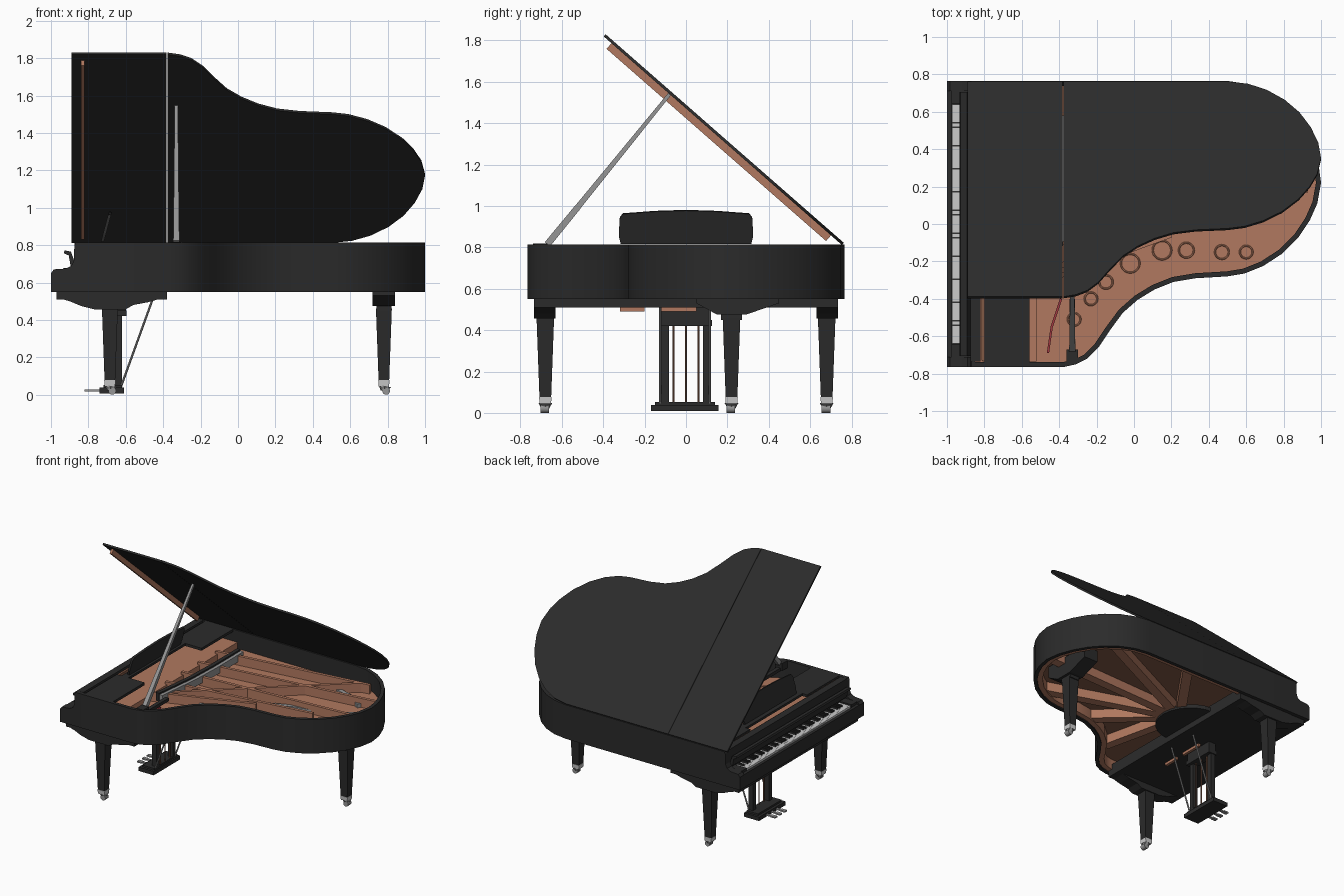
import bpy, bmesh, math
from mathutils import Vector, Matrix

if "Cube" in bpy.data.objects:
    bpy.data.objects.remove(bpy.data.objects["Cube"])


def material(name, r, g, b):
    m = bpy.data.materials.new(name)
    m.diffuse_color = (r, g, b, 1)
    m.use_nodes = True
    m.node_tree.nodes["Principled BSDF"].inputs["Base Color"].default_value = m.diffuse_color
    return m


BLACK = material("black_lacquer", .024, .024, .024)
WOOD = material("warm_wood", .44, .19, .115)
DARKWOOD = material("dark_wood", .22, .10, .06)
METAL = material("metal", .30, .30, .30)
IVORY = material("ivory", .62, .62, .62)
RED = material("red_felt", .35, .04, .05)


def finish(name, bm, mat, smooth=False):
    bmesh.ops.recalc_face_normals(bm, faces=bm.faces)
    me = bpy.data.meshes.new(name)
    bm.to_mesh(me)
    bm.free()
    ob = bpy.data.objects.new(name, me)
    bpy.context.collection.objects.link(ob)
    me.materials.append(mat)
    if smooth:
        bpy.ops.object.select_all(action='DESELECT')
        ob.select_set(True)
        bpy.context.view_layer.objects.active = ob
        bpy.ops.object.shade_smooth_by_angle(angle=math.radians(30))
    return ob


def prism(name, pts, axis, lo, hi, mat, smooth=False):
    """Extrude a 2D profile along x, y or z."""
    put = {'x': lambda a, b, c: (c, a, b), 'y': lambda a, b, c: (a, c, b),
           'z': lambda a, b, c: (a, b, c)}[axis]
    bm = bmesh.new()
    low = [bm.verts.new(put(a, b, lo)) for a, b in pts]
    top = [bm.verts.new(put(a, b, hi)) for a, b in pts]
    bm.faces.new(low)
    bm.faces.new(top)
    for i in range(len(pts)):
        j = (i + 1) % len(pts)
        bm.faces.new((low[i], low[j], top[j], top[i]))
    return finish(name, bm, mat, smooth)


def boxes(name, specs, mat):
    """One object made of boxes given as x0, x1, y0, y1, z0, z1."""
    bm = bmesh.new()
    for x0, x1, y0, y1, z0, z1 in specs:
        m = Matrix.Translation(((x0 + x1) / 2, (y0 + y1) / 2, (z0 + z1) / 2)) @ \
            Matrix.Diagonal((x1 - x0, y1 - y0, z1 - z0, 1))
        bmesh.ops.create_cube(bm, size=1, matrix=m)
    return finish(name, bm, mat)


def rod(name, p, q, r1, r2, n, mat):
    """Tapered bar between two points; n = 4 gives a square section."""
    p, q = Vector(p), Vector(q)
    m = Matrix.Translation((p + q) / 2) @ (q - p).to_track_quat('Z', 'Y').to_matrix().to_4x4() \
        @ Matrix.Rotation(math.pi / 4, 4, 'Z')
    bm = bmesh.new()
    bmesh.ops.create_cone(bm, cap_ends=True, segments=n, radius1=r1, radius2=r2,
                          depth=(q - p).length, matrix=m)
    return finish(name, bm, mat, n > 4)


def offset(pts, d):
    """Shift an open path to its left by d."""
    out = []
    for i, p in enumerate(pts):
        a, b = Vector(pts[max(i - 1, 0)]), Vector(pts[min(i + 1, len(pts) - 1)])
        t = (b - a).normalized()
        out.append((p[0] - t.y * d, p[1] + t.x * d))
    return out


def strip(name, pts, width, z0, z1, mat):
    return prism(name, offset(pts, width / 2) + offset(pts, -width / 2)[::-1], 'z', z0, z1, mat)


# Curved case outline, from the treble front round the tail to the bass front
curve = [(-.378, -.765), (-.31, -.75), (-.25, -.72), (-.19, -.66), (-.13, -.57), (-.06, -.475),
         (.02, -.405), (.11, -.35), (.21, -.31), (.33, -.29), (.50, -.28), (.59, -.265),
         (.69, -.225), (.79, -.16), (.88, -.07), (.94, .02), (.98, .11), (1, .22), (.985, .33),
         (.945, .44), (.885, .545), (.805, .635), (.71, .705), (.61, .748), (.50, .765)]
outline = [(-.87, -.765)] + curve + [(-.87, .765)]
inner, lining = offset(outline, .027), offset(outline, .065)
prism("case_rim", outline + inner[::-1], 'z', .55, .815, BLACK, True)
prism("inner_rim_lining", inner + lining[::-1], 'z', .56, .66, WOOD, True)
prism("soundboard", inner, 'z', .64, .655, DARKWOOD)
prism("iron_plate", inner, 'z', .66, .675, WOOD)
boxes("tuning_block", [(-.81, -.52, -.735, .735, .675, .725)], WOOD)

# Plate struts, holes, bridges and dampers
for i, (a, b) in enumerate([((-.54, -.33), (.20, -.06)), ((-.54, -.12), (.62, .04)),
                            ((-.54, .08), (.93, .18)), ((-.54, .28), (.88, .46)),
                            ((-.54, .50), (.68, .66)), ((-.45, -.28), (.62, .66))]):
    strip(f"plate_strut_{i}", [a, b], .024, .675, .745, WOOD)
for i, (x, y, r) in enumerate([(-.02, -.21, .05), (.15, -.14, .05), (.28, -.14, .04),
                               (.47, -.15, .037), (.60, -.15, .034), (-.15, -.31, .036),
                               (-.23, -.40, .034), (-.32, -.51, .034)]):
    bpy.ops.mesh.primitive_torus_add(location=(x, y, .676), major_radius=r, minor_radius=.005,
                                     major_segments=20, minor_segments=6)
    ring = bpy.context.object
    ring.name = f"plate_hole_ring_{i}"
    ring.data.materials.append(WOOD)
strip("long_bridge", [(-.18, -.22), (.03, -.10), (.2, .05), (.4, .13), (.6, .17), (.76, .24), (.86, .31)],
      .03, .675, .705, METAL)
strip("bass_bridge", [(.45, .55), (.62, .50), (.75, .42)], .03, .675, .705, METAL)
strip("damper_row", [(-.45, -.35), (-.41, 0), (-.40, .25), (-.40, .58)], .03, .70, .765, BLACK)
strip("damper_felts", [(-.42, -.35), (-.38, 0), (-.37, .25), (-.37, .58)], .025, .70, .755, METAL)
strip("red_felt", [(-.46, -.69), (-.44, -.55), (-.39, -.40)], .012, .675, .69, RED)

# Bracing underneath
for i, end in enumerate([(-.15, -.50), (.18, -.28), (.68, -.18), (.93, .20), (.72, .64), (.10, .72)]):
    strip(f"under_brace_{i}", [(-.30, .15), end], .07, .57, .645, WOOD)
prism("brace_hub", [(-.40 + .25 * math.sin(t * math.pi / 12), .15 - .25 * math.cos(t * math.pi / 12))
                    for t in range(13)], 'z', .555, .585, BLACK)
boxes("cross_beam", [(-.45, -.38, -.735, .735, .51, .60)], BLACK)

# Keybed, cheeks and front boards
boxes("keybed", [(-.97, -.40, -.735, .735, .51, .552)], BLACK)
boxes("key_frame", [(-.985, -.82, -.72, .72, .55, .63)], BLACK)
boxes("key_slip", [(-1, -.977, -.72, .72, .55, .652)], BLACK)
arm = [(-.85, .55), (-1, .55), (-1, .65), (-.985, .67), (-.92, .675), (-.89, .69), (-.877, .72),
       (-.875, .80), (-.865, .815), (-.85, .815)]
bracket = [(-.97, .52), (-.90, .50), (-.84, .475), (-.77, .457), (-.60, .457), (-.56, .48),
           (-.48, .495), (-.41, .515), (-.39, .55), (-.97, .55)]
for side, s in (("treble", -1), ("bass", 1)):
    prism(f"{side}_arm", arm, 'y', s * .71, s * .765, BLACK)
    prism(f"{side}_leg_bracket", bracket, 'y', s * .63, s * .735, BLACK)
    boxes(f"{side}_key_block", [(-.977, -.87, *sorted((s * .645, s * .712)), .6, .672)], BLACK)
    boxes(f"{side}_music_shelf", [(-.80, -.56, *sorted((s * .35, s * .738)), .795, .815)], BLACK)
prism("fallboard", [(-.87, .68), (-.895, .69), (-.905, .745), (-.932, .757), (-.927, .772),
                    (-.893, .765), (-.87, .70)], 'y', -.705, .705, BLACK)
boxes("front_board", [(-.875, -.82, -.735, .735, .66, .815)], BLACK)
boxes("desk_rail", [(-.815, -.80, -.73, .73, .72, .80)], DARKWOOD)

# Keys, lowest note on the bass side
w = 1.28 / 52
boxes("white_keys", [(-.973, -.87, .64 - (i + 1) * w + .0004, .64 - i * w - .0004, .62, .664)
                     for i in range(52)], IVORY)
boxes("black_keys", [(-.932, -.87, .64 - (i + 1) * w - .006, .64 - (i + 1) * w + .006, .65, .678)
                     for i in range(51) if i % 7 in (0, 2, 3, 5, 6)], BLACK)

# Leaning music desk
half = [(.315, 0), (.325, .04), (.32, .13), (.305, .15), (.15, .162), (0, .167)]
desk = prism("music_desk", half + [(-y, z) for y, z in half[-2::-1]], 'x', -.008, .008, BLACK)
desk.location = (-.725, 0, .818)
desk.rotation_euler = (0, math.radians(15), 0)
boxes("desk_shelf", [(-.76, -.70, -.355, .355, .797, .815)], BLACK)

# Raised lid in two leaves, hinged on the bass side
flat = [(x, y - .765) for x, y in curve]
leaves = [prism("lid_main_leaf", flat + [(-.378, 0)], 'z', -.007, .007, BLACK),
          prism("lid_front_leaf", [(-.89, -1.53), (-.381, -1.53), (-.381, 0), (-.89, 0)],
                'z', -.007, .007, BLACK),
          boxes("lid_batten", [(-.84, -.822, -1.48, -.07, -.043, -.007)], WOOD)]
for ob in leaves:
    ob.location = (0, .758, .817)
    ob.rotation_euler = (math.radians(-41.2), 0, 0)
rod("lid_prop_lower", (-.33, -.67, .815), (-.33, -.52, .998), .023, .021, 4, METAL)
rod("lid_prop_upper", (-.33, -.53, .986), (-.33, -.08, 1.54), .020, .012, 4, METAL)
boxes("lid_prop_hinge", [(-.36, -.30, -.74, -.67, .76, .818), (-.345, -.315, -.68, -.40, .755, .78)],
      BLACK)

# Legs with ferrules and casters
for name, x, y in (("treble_leg", -.685, -.68), ("bass_leg", -.685, .68), ("tail_leg", .78, .22)):
    rod(name, (x, y, .075), (x, y, .46), .040, .060, 4, BLACK)
    rod(name + "_ferrule", (x, y, .045), (x, y, .078), .039, .043, 4, IVORY)
    rod(name + "_caster_fork", (x, y, .02), (x + .005, y, .047), .018, .033, 8, METAL)
    rod(name + "_caster", (x + .012, y - .024, .021), (x + .012, y + .018, .021), .021, .021, 14, METAL)
boxes("tail_leg_mount", [(.74, .82, .17, .27, .45, .50)], BLACK)
prism("tail_leg_bracket", [(.15, .475), (.29, .475), (.45, .53), (.45, .62), (.05, .62), (.05, .53)],
      'x', .72, .84, BLACK)

# Pedal lyre
boxes("lyre_base", [(-.74, -.61, -.168, .157, .008, .038), (-.72, -.62, -.15, .14, .038, .052)], BLACK)
boxes("lyre_posts", [(-.66, -.62, s * .1 - .018, s * .1 + .018, .05, .43) for s in (-1, 1)], BLACK)
boxes("lyre_top", [(-.67, -.595, -.13, .125, .42, .45), (-.66, -.60, -.12, .12, .45, .515)], BLACK)
boxes("trap_levers", [(-.58, -.56, -.32, -.20, .49, .512), (-.58, -.56, -.13, .05, .49, .512)], WOOD)
for i, y in enumerate((-.06, 0, .06)):
    rod(f"pedal_rod_{i}", (-.63, y, .05), (-.63, y, .43), .005, .005, 8, DARKWOOD)
    boxes(f"pedal_{i}", [(-.82, -.72, y - .009, y + .009, .017, .027),
                         (-.82, -.78, y - .014, y + .014, .017, .028)], METAL)
for i, y in enumerate((-.125, .115)):
    rod(f"lyre_brace_{i}", (-.625, y, .045), (-.455, y, .515), .006, .006, 8, METAL)
